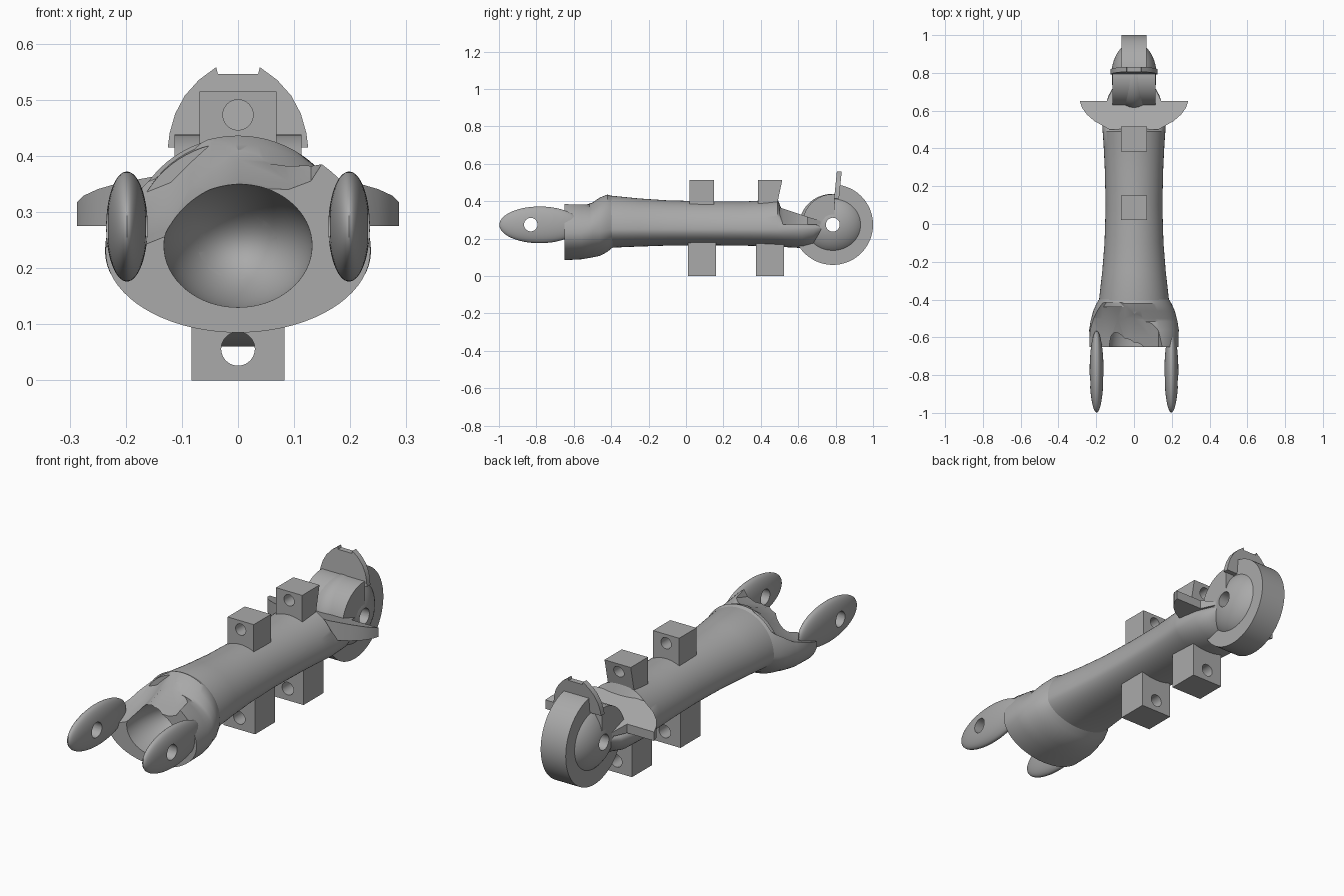
import bpy, bmesh, math
from mathutils import Vector

old = bpy.data.objects.get("Cube")
if old:
    bpy.data.objects.remove(old, do_unlink=True)

grey = bpy.data.materials.new("plain_grey")
grey.use_nodes = True
grey.diffuse_color = (0.4, 0.4, 0.4, 1)
grey.node_tree.nodes["Principled BSDF"].inputs["Base Color"].default_value = (0.4, 0.4, 0.4, 1)


def finish(name, bm):
    bmesh.ops.recalc_face_normals(bm, faces=bm.faces)
    mesh = bpy.data.meshes.new(name)
    bm.to_mesh(mesh)
    bm.free()
    mesh.materials.append(grey)
    ob = bpy.data.objects.new(name, mesh)
    bpy.context.collection.objects.link(ob)
    return ob


def bridge(name, rings):
    """Skin a list of equal point rings and cap both ends."""
    bm = bmesh.new()
    loops = [[bm.verts.new(p) for p in ring] for ring in rings]
    n = len(loops[0])
    for a, b in zip(loops, loops[1:]):
        for i in range(n):
            j = (i + 1) % n
            bm.faces.new((a[i], a[j], b[j], b[i]))
    bm.faces.new(loops[0])
    bm.faces.new(loops[-1])
    return finish(name, bm)


def loft(name, stations, n=72):
    """Stations along y: (y, half width, bottom, widest height, top)."""
    rings = []
    for y, w, low, mid, high in stations:
        ring = []
        for i in range(n):
            t = math.tau * i / n
            s = math.sin(t)
            ring.append((w * math.cos(t), y, mid + s * (high - mid if s > 0 else mid - low)))
        rings.append(ring)
    return bridge(name, rings)


def ellipsoid(name, centre, radii):
    bm = bmesh.new()
    bmesh.ops.create_uvsphere(bm, u_segments=56, v_segments=32, radius=1)
    bmesh.ops.scale(bm, vec=radii, verts=bm.verts)
    bmesh.ops.translate(bm, vec=centre, verts=bm.verts)
    return finish(name, bm)


def rod(name, axis, centre, radius, half):
    """Cylinder along x or y."""
    rings = []
    for side in (-half, half):
        ring = []
        for i in range(40):
            u = radius * math.cos(math.tau * i / 40)
            v = radius * math.sin(math.tau * i / 40)
            ring.append(Vector(centre) + Vector((side, u, v) if axis == "x" else (u, side, v)))
        rings.append(ring)
    return bridge(name, rings)


def boolean(ob, cutter, operation="DIFFERENCE"):
    mod = ob.modifiers.new("cut", "BOOLEAN")
    mod.operation = operation
    mod.solver = "EXACT"
    mod.object = cutter
    bpy.context.view_layer.objects.active = ob
    bpy.ops.object.modifier_apply(modifier=mod.name)
    bpy.data.objects.remove(cutter, do_unlink=True)


def mirrored(half):
    return half + [(-x, v) for x, v in reversed(half)]


# Waisted shaft with its stepped far end
shaft = loft("shaft", [
    (-0.44, 0.186, 0.145, 0.25, 0.425), (-0.40, 0.185, 0.152, 0.25, 0.43),
    (-0.25, 0.168, 0.158, 0.25, 0.415), (-0.1, 0.156, 0.163, 0.25, 0.405),
    (0.1, 0.15, 0.165, 0.25, 0.40), (0.3, 0.155, 0.163, 0.25, 0.398),
    (0.42, 0.161, 0.16, 0.25, 0.405), (0.49, 0.166, 0.157, 0.25, 0.412),
    (0.51, 0.167, 0.156, 0.25, 0.36), (0.62, 0.155, 0.15, 0.25, 0.32),
    (0.68, 0.135, 0.165, 0.25, 0.305), (0.725, 0.11, 0.21, 0.26, 0.295)])

# Flared socket collar with a hollow and an asymmetric scooped lip
collar = loft("socket_collar", [
    (-0.65, 0.236, 0.085, 0.23, 0.43), (-0.56, 0.237, 0.09, 0.23, 0.41),
    (-0.515, 0.230, 0.097, 0.235, 0.39), (-0.50, 0.226, 0.100, 0.24, 0.395),
    (-0.46, 0.216, 0.108, 0.24, 0.42), (-0.42, 0.198, 0.13, 0.245, 0.436),
    (-0.39, 0.18, 0.155, 0.25, 0.425)])
lip = [(-0.4, 0.23), (-0.17, 0.235), (-0.12, 0.255), (-0.085, 0.29), (-0.05, 0.322),
       (0, 0.338), (0.09, 0.335), (0.13, 0.35), (0.165, 0.405), (0.4, 0.62),
       (0.4, 0.9), (-0.4, 0.9)]
boolean(collar, bridge("scoop", [[(x, y, z + lift) for x, z in lip]
                                 for y, lift in ((-0.7, -0.01), (-0.6, 0.02), (-0.5, 0.055), (-0.415, 0.115))]))
for part in (collar, shaft):
    boolean(part, ellipsoid("hollow", (0, -0.65, 0.24), (0.132, 0.25, 0.11)))

# Pair of drilled fork prongs
prongs = []
for side, label in ((1, "left"), (-1, "right")):
    prong = ellipsoid(label + "_prong", (side * 0.198, -0.782, 0.274), (0.037, 0.216, 0.098))
    boolean(prong, rod("bore", "x", (side * 0.198, -0.83, 0.275), 0.036, 0.1))
    prongs.append(prong)

# Hinge knuckle: domed body, straight front and a wheel rim
cy, cz = 0.785, 0.275
knuckle = ellipsoid("knuckle", (0, cy, cz), (0.12, 0.178, 0.165))
front_half = rod("knuckle_front", "x", (0, cy, cz), 0.163, 0.113)
keep = [(0.6, cz - 0.02), (cy + 0.01, cz - 0.02), (cy + 0.01, 0.6), (0.6, 0.6)]
boolean(front_half, bridge("keep", [[(x, y, z) for y, z in keep] for x in (-0.2, 0.2)]), "INTERSECT")
arc = [math.radians(80 - 300 * i / 60 * 0.76) for i in range(61)]
sector = [(cy, cz)] + [(cy + 0.215 * math.cos(a), cz + 0.215 * math.sin(a)) for a in arc]
wheel = bridge("wheel_rim", [[(x, y, z) for y, z in sector] for x in (-0.066, 0.066)])
for part in (knuckle, front_half, wheel):
    boolean(part, rod("axle_hole", "x", (0, cy, cz), 0.037, 0.3))

# Notched stop fin standing over the knuckle
fin_half = [(0.065, 0.38), (0.065, 0.415), (0.125, 0.415), (0.122, 0.44), (0.112, 0.475),
            (0.095, 0.507), (0.07, 0.535), (0.039, 0.558), (0.036, 0.546)]
fin = bridge("stop_fin", [[(x, y + (z - 0.415) * 0.1, z) for x, z in mirrored(fin_half)]
                          for y in (0.792, 0.818)])

# Winged plate with sloping top
wing_half = [(0.11, 0.725), (0.145, 0.65), (0.287, 0.65), (0.275, 0.615), (0.25, 0.58),
             (0.21, 0.545), (0.165, 0.52), (0.13, 0.5)]
outline = mirrored(wing_half)
plate = bridge("winged_plate", [
    [(x, y, 0.275) for x, y in outline],
    [(x, y, 0.367 - 0.33 * (y - 0.5)) for x, y in outline]])

# Drilled guide blocks above and below the shaft
blocks = []
for label, y0, y1, w, low, high, hole_z, hole_r, taper in (
        ("upper_front_block", 0.02, 0.15, 0.069, 0.375, 0.515, 0.473, 0.027, 0),
        ("upper_rear_block", 0.385, 0.515, 0.069, 0.375, 0.515, 0.473, 0.027, 0.03),
        ("lower_front_block", 0.01, 0.16, 0.083, 0, 0.19, 0.056, 0.03, 0),
        ("lower_rear_block", 0.375, 0.525, 0.083, 0, 0.19, 0.056, 0.03, 0)):
    block = bridge(label, [[(-w, y0, z), (w, y0, z), (w, y1 - t, z), (-w, y1 - t, z)]
                           for z, t in ((low, taper), (high, 0))])
    boolean(block, rod("guide_hole", "y", (0, (y0 + y1) / 2, hole_z), hole_r, 0.12))
    blocks.append(block)

# Smooth shading with sharp edges kept
bpy.ops.object.select_all(action="DESELECT")
for ob in [shaft, collar, knuckle, front_half, wheel, fin, plate] + prongs + blocks:
    ob.select_set(True)
bpy.context.view_layer.objects.active = shaft
bpy.ops.object.shade_smooth_by_angle(angle=math.radians(32))
